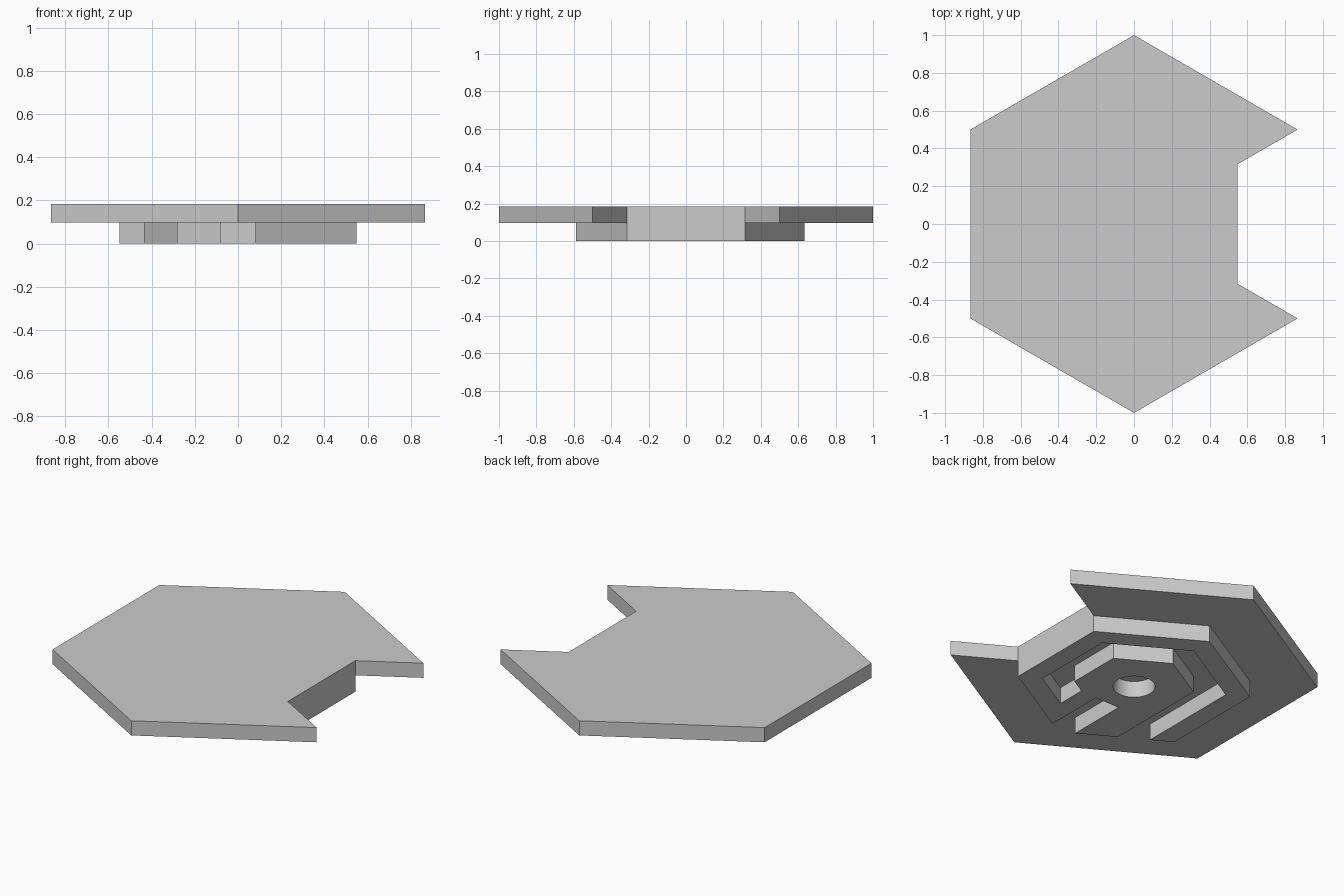
import bpy
import bmesh
from math import sin, cos, radians, tau, sqrt

cube = bpy.data.objects.get("Cube")
if cube:
    bpy.data.objects.remove(cube, do_unlink=True)

# Main sizes
TOP, STEP = 0.184, 0.097
R_PLATE, R_BASE, R_GROOVE, R_CORE, R_HOLE = 1.0, 0.633, 0.5, 0.325, 0.113
SLOT, STOP, SLOT_END = 0.08, 0.187, -0.225

grey = bpy.data.materials.new("plain_grey")
grey.use_nodes = True
colour = (0.6, 0.6, 0.6, 1)
grey.diffuse_color = colour
grey.node_tree.nodes["Principled BSDF"].inputs["Base Color"].default_value = colour


def corner(radius, degrees):
    return radius * cos(radians(degrees)), radius * sin(radians(degrees))


def corners(radius, angles):
    return [corner(radius, a) for a in angles]


def front_edge(radius, x):
    """Point at x on the two front sides of a pointed hexagon."""
    return x, -radius + abs(x) / sqrt(3)


def prism(name, loops, z0, z1):
    """Extrude an outline, with optional holes, between two heights."""
    bm = bmesh.new()
    for loop in loops:
        verts = [bm.verts.new((x, y, z0)) for x, y in loop]
        for a, b in zip(verts, verts[1:] + verts[:1]):
            bm.edges.new((a, b))
    bmesh.ops.triangle_fill(bm, edges=bm.edges[:], use_beauty=True)
    raised = bmesh.ops.extrude_face_region(bm, geom=bm.faces[:], use_keep_orig=True)
    moved = [g for g in raised["geom"] if isinstance(g, bmesh.types.BMVert)]
    bmesh.ops.translate(bm, verts=moved, vec=(0, 0, z1 - z0))
    bmesh.ops.recalc_face_normals(bm, faces=bm.faces[:])
    mesh = bpy.data.meshes.new(name)
    bm.to_mesh(mesh)
    bm.free()
    mesh.materials.append(grey)
    obj = bpy.data.objects.new(name, mesh)
    bpy.context.collection.objects.link(obj)
    return obj


# Hexagonal top plate with a notch cut into one side
plate = corners(R_PLATE, range(30, 331, 60)) + corners(R_BASE, (-30, 30))
prism("top_plate", [plate], STEP, TOP)

# Base: outer wall, dead-end groove, core, and straight front slot in one outline
x_wall = -R_GROOVE * cos(radians(30))
x_core = -R_CORE * cos(radians(30))
base = (
    [front_edge(R_BASE, SLOT)]
    + corners(R_BASE, range(-30, 211, 60))
    + [front_edge(R_BASE, x_wall)]
    + corners(R_GROOVE, range(150, -31, -60))
    + [front_edge(R_GROOVE, STOP), front_edge(R_CORE, STOP)]
    + corners(R_CORE, range(-30, 151, 60))
    + [front_edge(R_BASE, x_core), front_edge(R_BASE, -SLOT)]
    + [(-SLOT, SLOT_END), (SLOT, SLOT_END)]
)
# Blind round socket in the core
socket = [corner(R_HOLE, i * 360 / 48) for i in range(48)]
base_obj = prism("grooved_base", [base, socket], 0, STEP)

bpy.ops.object.select_all(action="DESELECT")
base_obj.select_set(True)
bpy.context.view_layer.objects.active = base_obj
bpy.ops.object.shade_smooth_by_angle(angle=radians(25))
